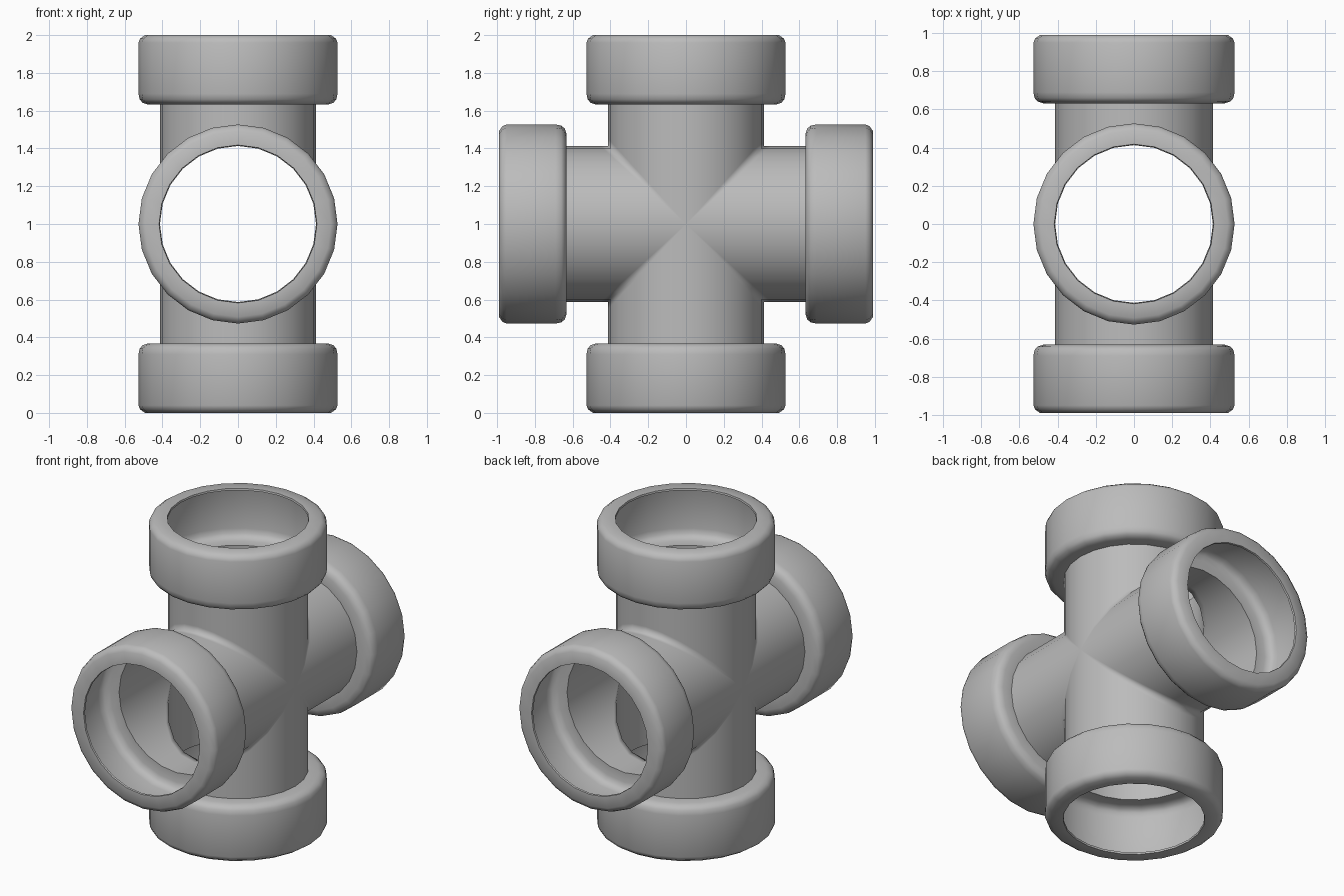
import bpy, bmesh, math
from mathutils import Matrix

if "Cube" in bpy.data.objects:
    bpy.data.objects.remove(bpy.data.objects["Cube"])

SIDES = 24
PIPE_R = 0.413
CENTRE_Z = 1.0

grey = bpy.data.materials.new("pipe grey")
grey.diffuse_color = (0.5, 0.5, 0.5, 1)
grey.use_nodes = True
grey.node_tree.nodes["Principled BSDF"].inputs["Base Color"].default_value = grey.diffuse_color


def ring(bm, r, height):
    """Ring of vertices round z; height is a function of the y coordinate."""
    out = []
    for i in range(SIDES):
        a = 2 * math.pi * i / SIDES
        x, y = r * math.cos(a), r * math.sin(a)
        out.append(bm.verts.new((x, y, height(y))))
    return out


def bridge(bm, a, b):
    for i in range(SIDES):
        j = (i + 1) % SIDES
        bm.faces.new((a[i], a[j], b[j], b[i]))


def finish(name, bm, angle):
    bmesh.ops.remove_doubles(bm, verts=bm.verts, dist=0.0005)
    bmesh.ops.translate(bm, verts=bm.verts, vec=(0, 0, CENTRE_Z))
    me = bpy.data.meshes.new(name)
    bm.to_mesh(me)
    bm.free()
    me.materials.append(grey)
    ob = bpy.data.objects.new(name, me)
    bpy.context.collection.objects.link(ob)
    bpy.ops.object.select_all(action='DESELECT')
    ob.select_set(True)
    bpy.context.view_layer.objects.active = ob
    bpy.ops.object.shade_smooth_by_angle(angle=math.radians(angle))
    return ob


def turn(bm, verts, quarter):
    bmesh.ops.rotate(bm, verts=verts, cent=(0, 0, 0),
                     matrix=Matrix.Rotation(quarter * math.pi / 2, 3, 'X'))


# Open cross body: four mitred thin-walled arms welded along the mitre
bm = bmesh.new()
for q in range(4):
    rings = [ring(bm, PIPE_R, lambda y: abs(y)),
             ring(bm, PIPE_R, lambda y: abs(y) + 0.04 * abs(y) / PIPE_R),
             ring(bm, PIPE_R, lambda y: 0.632)]
    for a, b in zip(rings, rings[1:]):
        bridge(bm, a, b)
    turn(bm, [v for r in rings for v in r], q)
finish("cross_body", bm, 100)

# Socket hubs: hollow collar with a rounded shoulder and an inward lip
for q, name in enumerate(("top_socket", "front_socket", "bottom_socket", "back_socket")):
    end = 1.0 if q % 2 == 0 else 0.99
    profile = [(PIPE_R, 0.632), (0.475, 0.632), (0.505, 0.642), (0.521, 0.66),
               (0.527, 0.69), (0.527, end - 0.04), (0.518, end - 0.018),
               (0.492, end), (0.418, end), (0.416, end - 0.012)]
    bm = bmesh.new()
    rings = [ring(bm, r, lambda y, h=h: h) for r, h in profile]
    for a, b in zip(rings, rings[1:]):
        bridge(bm, a, b)
    turn(bm, bm.verts[:], q)
    finish(name, bm, 40)
